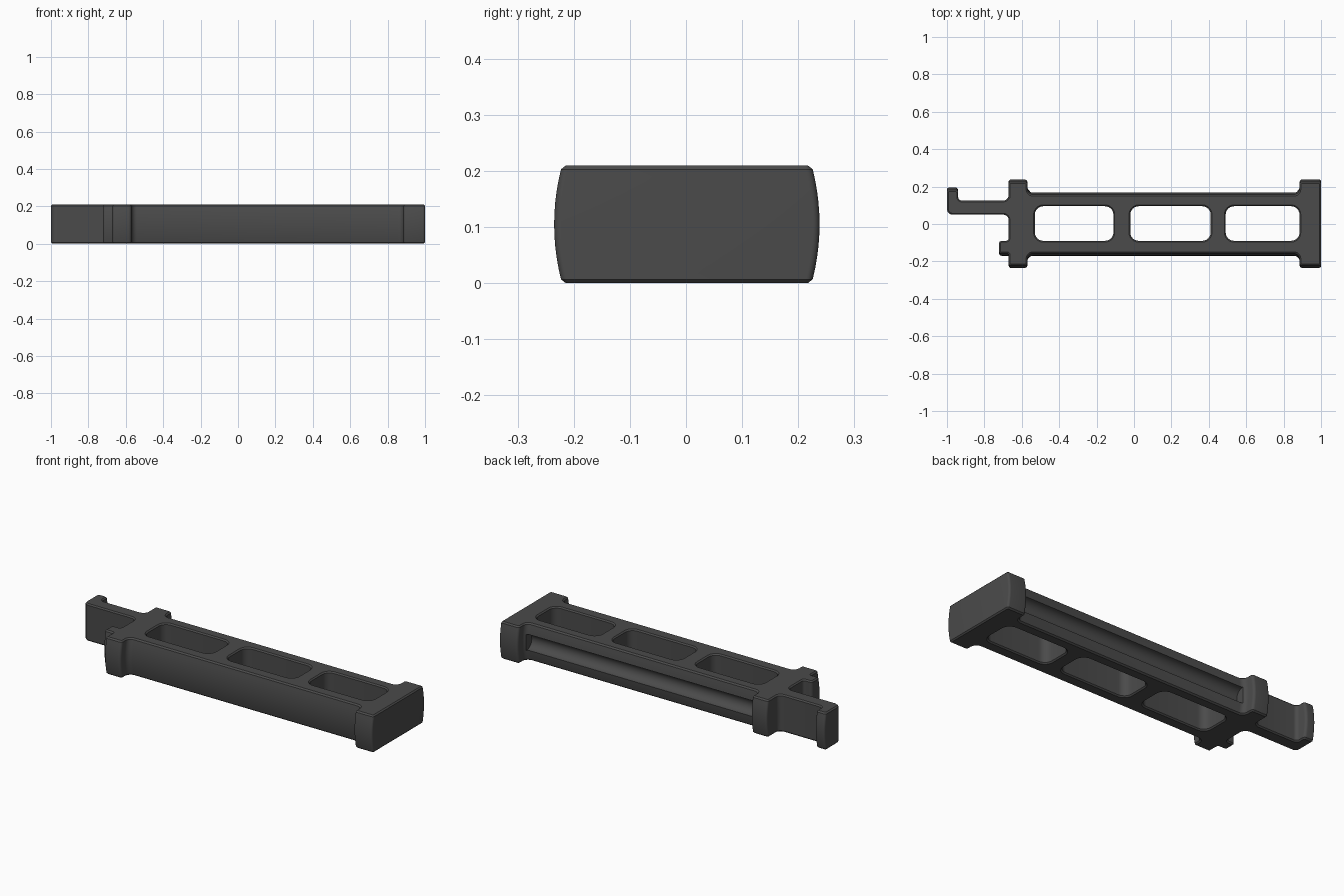
import bpy, bmesh, math
from mathutils import Vector

if "Cube" in bpy.data.objects:
    bpy.data.objects.remove(bpy.data.objects["Cube"])

H = 0.21        # height
RIM = 0.007     # small chamfer on top and bottom edges
BULGE = 0.014   # barrel curve of the long sides

mat = bpy.data.materials.new("dark grey")
mat.diffuse_color = (0.07, 0.07, 0.07, 1)
mat.use_nodes = True
mat.node_tree.nodes["Principled BSDF"].inputs["Base Color"].default_value = mat.diffuse_color


def rounded(points, seg=6):
    """Counter-clockwise outline of (x, y, radius) corners with rounded corners."""
    out = []
    n = len(points)
    for i, (x, y, r) in enumerate(points):
        p = Vector((x, y))
        a = (Vector(points[i - 1][:2]) - p).normalized()
        b = (Vector(points[(i + 1) % n][:2]) - p).normalized()
        if r == 0:
            out.append(p)
            continue
        c = p + (a + b) * r
        for k in range(seg + 1):
            t = math.pi / 2 * k / seg
            out.append(c - b * r * math.cos(t) - a * r * math.sin(t))
    return out


def offset(loop, d):
    """Grow (d > 0) or shrink (d < 0) a counter-clockwise outline."""
    res = []
    n = len(loop)
    for i, p in enumerate(loop):
        e1 = (p - loop[i - 1]).normalized()
        e2 = (loop[(i + 1) % n] - p).normalized()
        n1, n2 = Vector((e1.y, -e1.x)), Vector((e2.y, -e2.x))
        res.append(p + (n1 + n2) * d / (1 + n1.dot(n2)))
    return res


def stack(name, loop, levels, bulge=0):
    """Solid from one outline repeated at (z, offset) levels."""
    bm = bmesh.new()
    rings = []
    for z, d in levels:
        sag = bulge * ((z - H / 2) / (H / 2)) ** 2
        ring = []
        for p, q in zip(loop, offset(loop, d)):
            w = min(1, max(0, (abs(p.y) - 0.135) / 0.03))
            ring.append(bm.verts.new((q.x, q.y - math.copysign(sag * w, p.y), z)))
        rings.append(ring)
    bm.faces.new(rings[0][::-1])
    bm.faces.new(rings[-1])
    n = len(loop)
    for r0, r1 in zip(rings, rings[1:]):
        for i in range(n):
            j = (i + 1) % n
            bm.faces.new((r0[i], r0[j], r1[j], r1[i]))
    return finish(name, bm)


def finish(name, bm):
    me = bpy.data.meshes.new(name)
    bmesh.ops.recalc_face_normals(bm, faces=bm.faces)
    bm.to_mesh(me)
    bm.free()
    me.materials.append(mat)
    ob = bpy.data.objects.new(name, me)
    bpy.context.collection.objects.link(ob)
    return ob


# frame outline: end block, body, front block, small tab, hooked arm
outline = rounded([
    (-0.67, -0.235, .012), (-0.57, -0.235, .015), (-0.57, -0.17, .03),
    (0.885, -0.17, .03), (0.885, -0.235, .015), (1, -0.235, .012),
    (1, 0.238, .012), (0.885, 0.238, .015), (0.885, 0.17, .03),
    (-0.57, 0.17, .03), (-0.57, 0.238, .015), (-0.67, 0.238, .012),
    (-0.67, 0.125, .03), (-0.94, 0.125, .02), (-0.94, 0.195, .015),
    (-1, 0.195, .012), (-1, 0.05, .03), (-0.67, 0.05, .03),
    (-0.67, -0.09, .015), (-0.722, -0.09, .015), (-0.722, -0.17, .015),
    (-0.67, -0.17, .008)])
steps = [RIM + (H - 2 * RIM) * k / 10 for k in range(11)]
levels = [(0, -RIM)] + [(z, 0) for z in steps] + [(H, -RIM)]
frame = stack("frame", outline, levels, BULGE)

# three rounded windows through the body
cutters = []
for i, (x0, x1) in enumerate([(-0.53, -0.11), (-0.02, 0.41), (0.49, 0.885)]):
    loop = rounded([(x, y, 0.045) for x, y in
                    ((x0, -0.09), (x1, -0.09), (x1, 0.095), (x0, 0.095))])
    cutters.append(stack(f"window_cutter_{i + 1}", loop,
                         [(-0.01, RIM + 0.01), (RIM, 0), (H - RIM, 0), (H + 0.01, RIM + 0.01)]))

# round channel along the back side
bm = bmesh.new()
bmesh.ops.create_cone(bm, cap_ends=True, segments=32, radius1=0.045, radius2=0.045, depth=1.43)
for v in bm.verts:
    v.co = Vector((v.co.z + 0.16, v.co.x + 0.17, v.co.y + H / 2))
cutters.append(finish("channel_cutter", bm))

bpy.context.view_layer.objects.active = frame
frame.select_set(True)
for c in cutters:
    m = frame.modifiers.new("cut", 'BOOLEAN')
    m.operation, m.object, m.solver = 'DIFFERENCE', c, 'EXACT'
    bpy.ops.object.modifier_apply(modifier=m.name)
for c in cutters:
    bpy.data.objects.remove(c)
bpy.ops.object.shade_smooth_by_angle(angle=math.radians(30))
